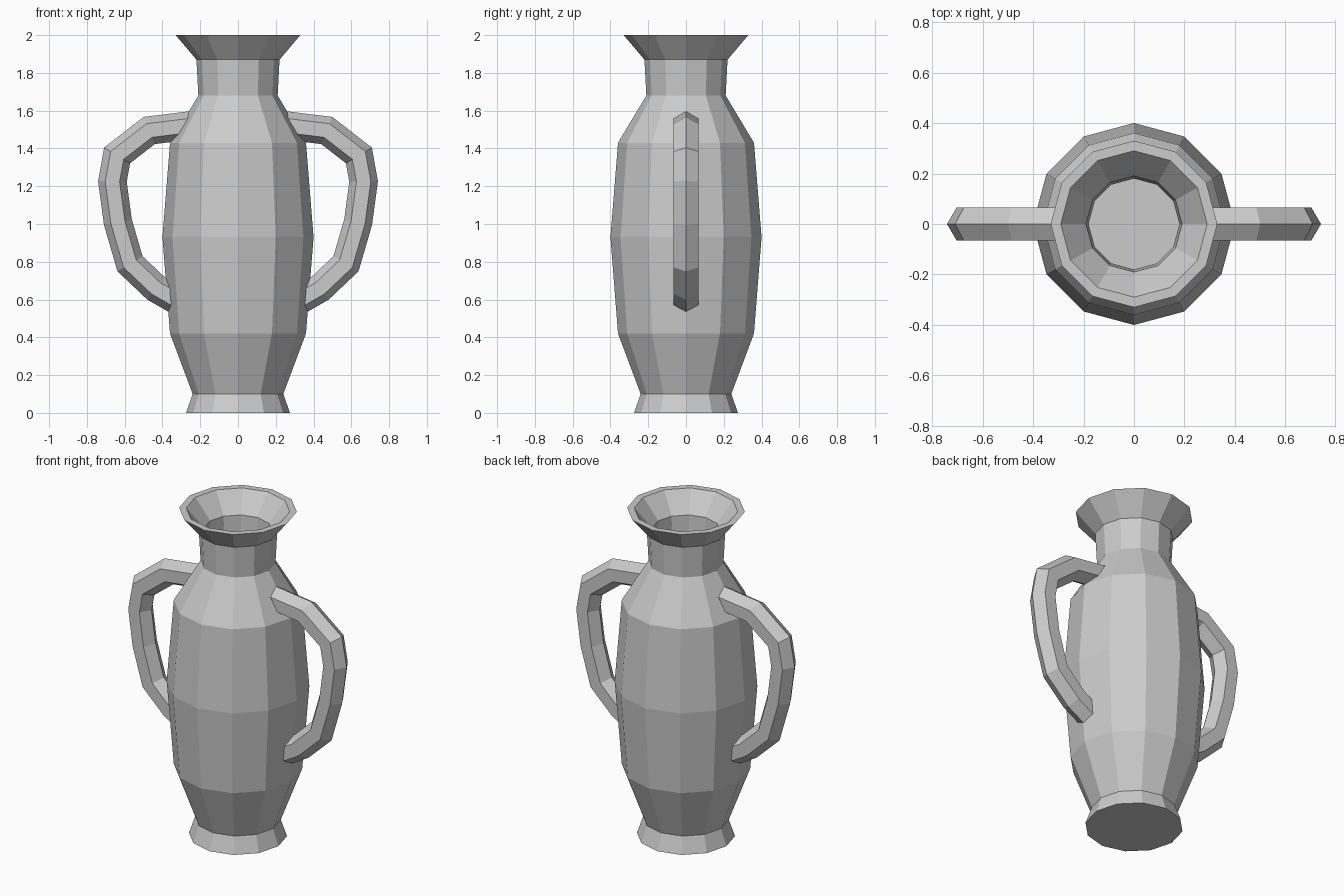
import bpy, bmesh
from math import cos, sin, tau
from mathutils import Vector

if "Cube" in bpy.data.objects:
    bpy.data.objects.remove(bpy.data.objects["Cube"])


def make_object(name, rings, closed_ends=True):
    """Skin a list of equally sized vertex rings and cap both ends."""
    bm = bmesh.new()
    loops = [[bm.verts.new(p) for p in ring] for ring in rings]
    n = len(loops[0])
    for a, b in zip(loops, loops[1:]):
        for i in range(n):
            j = (i + 1) % n
            bm.faces.new((a[i], a[j], b[j], b[i]))
    if closed_ends:
        bm.faces.new(loops[0])
        bm.faces.new(loops[-1])
    bmesh.ops.recalc_face_normals(bm, faces=bm.faces[:])
    mesh = bpy.data.meshes.new(name)
    bm.to_mesh(mesh)
    bm.free()
    obj = bpy.data.objects.new(name, mesh)
    bpy.context.collection.objects.link(obj)
    return obj


# Vase body: 12-sided lathe, up the outside and down the hollow inside
SIDES = 12
outside = [(0.275, 0), (0.24, 0.1), (0.36, 0.42), (0.40, 0.93),
           (0.36, 1.43), (0.21, 1.68), (0.22, 1.87), (0.33, 2.0)]
inside = [(0.29, 2.0), (0.19, 1.88), (0.18, 1.67), (0.325, 1.415),
          (0.365, 0.93), (0.325, 0.43), (0.205, 0.1), (0.22, 0.04)]
make_object("vase_body", [
    [(r * cos(tau * i / SIDES), r * sin(tau * i / SIDES), z) for i in range(SIDES)]
    for r, z in outside + inside])

# Handles: hexagonal bar swept with mitred joints, mirrored to the left
R = 0.075
path = [Vector((x, 0, z)) for x, z in [
    (0.25, 1.522), (0.47, 1.495), (0.64, 1.363), (0.665, 1.225),
    (0.636, 1.01), (0.572, 0.79), (0.435, 0.66), (0.33, 0.60)]]
rings = []
for k, p in enumerate(path):
    before = (p - path[k - 1]).normalized() if k else None
    after = (path[k + 1] - p).normalized() if k < len(path) - 1 else before
    before = before or after
    tangent = (before + after).normalized()
    out = Vector((-tangent.z, 0, tangent.x)) / tangent.dot(after)
    rings.append([p + out * R * cos(tau * i / 6) + Vector((0, R * sin(tau * i / 6), 0))
                  for i in range(6)])
handle = make_object("handles", rings)
handle.modifiers.new("mirror", 'MIRROR').use_clip = False
